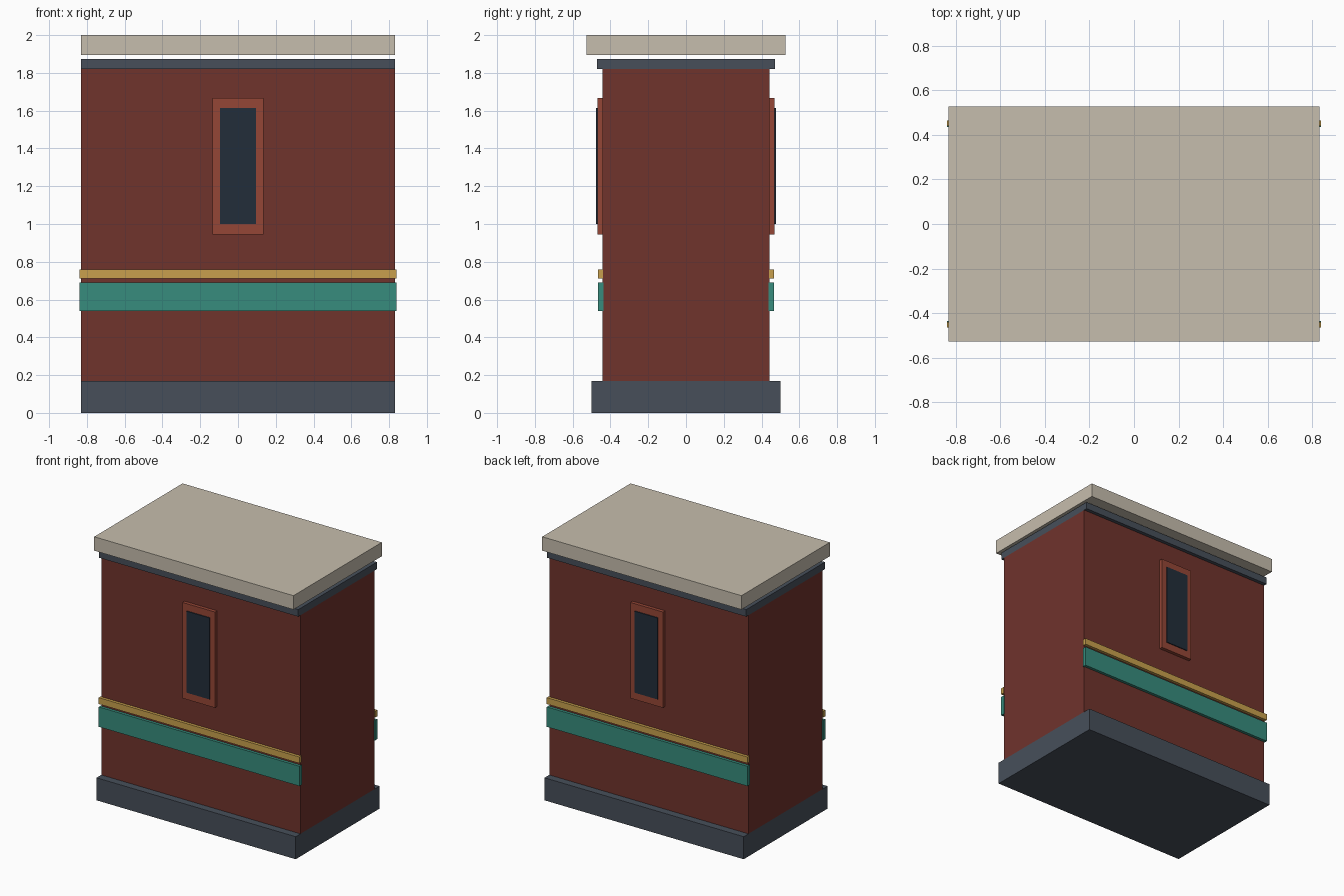
import bpy

if "Cube" in bpy.data.objects:
    bpy.data.objects.remove(bpy.data.objects["Cube"])


def linear(hex_code):
    out = []
    for i in (0, 2, 4):
        c = int(hex_code[i:i + 2], 16) / 255
        out.append(c / 12.92 if c <= 0.04045 else ((c + 0.055) / 1.055) ** 2.4)
    return (*out, 1.0)


def material(name, hex_code):
    m = bpy.data.materials.new(name)
    m.diffuse_color = linear(hex_code)
    m.use_nodes = True
    m.node_tree.nodes["Principled BSDF"].inputs["Base Color"].default_value = m.diffuse_color
    return m


brick = material("brick red", "70332C")
slate = material("slate grey", "474F5A")
stone = material("pale stone", "C6BDAD")
teal = material("teal", "378C7D")
gold = material("gold", "C8A04D")
trim = material("light brick", "954636")
glass = material("dark glass", "222D3A")


def box(name, mat, x, y, z):
    """Box spanning the given (low, high) ranges."""
    mids = [(a + b) / 2 for a, b in (x, y, z)]
    sizes = [abs(b - a) for a, b in (x, y, z)]
    bpy.ops.mesh.primitive_cube_add(size=1, location=mids)
    ob = bpy.context.object
    ob.name = name
    ob.scale = sizes
    bpy.ops.object.transform_apply(location=True, rotation=False, scale=True)
    ob.data.materials.append(mat)
    return ob


# Main block: plinth, wall, band and floating roof slab
W = 0.832
box("plinth", slate, (-W, W), (-0.50, 0.50), (0, 0.17))
box("wall", brick, (-W, W), (-0.443, 0.443), (0.17, 1.82))
box("upper_band", slate, (-W, W), (-0.47, 0.47), (1.82, 1.873))
box("roof_slab", stone, (-W, W), (-0.527, 0.527), (1.895, 2.0))

# Stripes and window, repeated on front and back
for side, s in (("front", -1), ("back", 1)):
    box(side + "_teal_stripe", teal, (-0.838, 0.838), (s * 0.436, s * 0.465), (0.54, 0.69))
    box(side + "_gold_stripe", gold, (-0.838, 0.838), (s * 0.439, s * 0.465), (0.712, 0.76))
    box(side + "_window_frame", trim, (-0.135, 0.135), (s * 0.443, s * 0.469), (0.945, 1.668))
    box(side + "_window_glass", glass, (-0.095, 0.095), (s * 0.468, s * 0.476), (1.0, 1.615))
